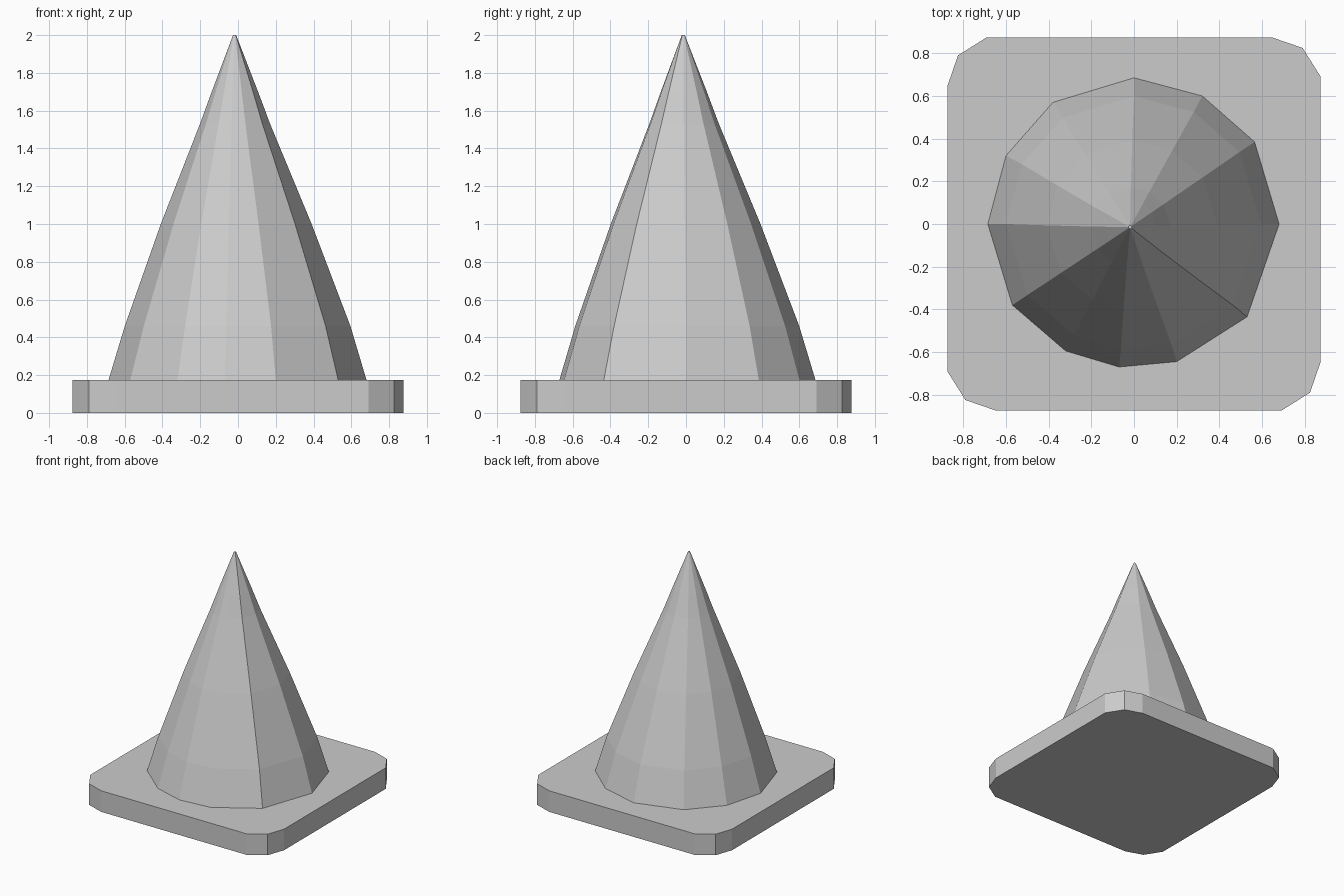
import bpy
import bmesh

cube = bpy.data.objects.get("Cube")
if cube:
    bpy.data.objects.remove(cube, do_unlink=True)

grey = bpy.data.materials.new("plain grey")
grey.use_nodes = True
colour = (0.6, 0.6, 0.6, 1)
grey.diffuse_color = colour
grey.node_tree.nodes["Principled BSDF"].inputs["Base Color"].default_value = colour


def loft(name, rings):
    """Skin a closed, flat-shaded solid through rings of equal point count."""
    bm = bmesh.new()
    loops = [[bm.verts.new(p) for p in ring] for ring in rings]
    n = len(loops[0])
    for low, high in zip(loops, loops[1:]):
        for i in range(n):
            j = (i + 1) % n
            bm.faces.new((low[i], low[j], high[j], high[i]))
    bm.faces.new(loops[0][::-1])
    bm.faces.new(loops[-1])
    bmesh.ops.recalc_face_normals(bm, faces=bm.faces)
    mesh = bpy.data.meshes.new(name)
    bm.to_mesh(mesh)
    bm.free()
    mesh.materials.append(grey)
    obj = bpy.data.objects.new(name, mesh)
    bpy.context.collection.objects.link(obj)
    return obj


# Square foot plate: one cut corner, turned to the other three
corner = [(0.875, 0.69), (0.79, 0.825), (0.645, 0.875)]
outline = []
for turn in range(4):
    outline += corner
    corner = [(-y, x) for x, y in corner]
BASE_TOP = 0.175
loft("base_plate", [[(x, y, z) for x, y in outline] for z in (0, BASE_TOP)])

# Slightly uneven twelve-sided cone, bulging and leaning a little to its tip
foot = [(0.68, 0), (0.565, 0.385), (0.32, 0.6), (0, 0.685),
        (-0.38, 0.57), (-0.6, 0.32), (-0.685, 0), (-0.57, -0.38),
        (-0.32, -0.595), (-0.07, -0.67), (0.2, -0.645), (0.53, -0.435)]
# height, scale, lean
levels = [(BASE_TOP, 1, 0), (0.46, 0.875, 0), (1.0, 0.585, 0.008),
          (1.53, 0.272, 0.015), (1.7, 0.18, 0.016), (2.0, 0.012, 0.018)]
loft("cone", [[(x * s - lean, y * s - lean * 0.8, z) for x, y in foot]
              for z, s, lean in levels])
